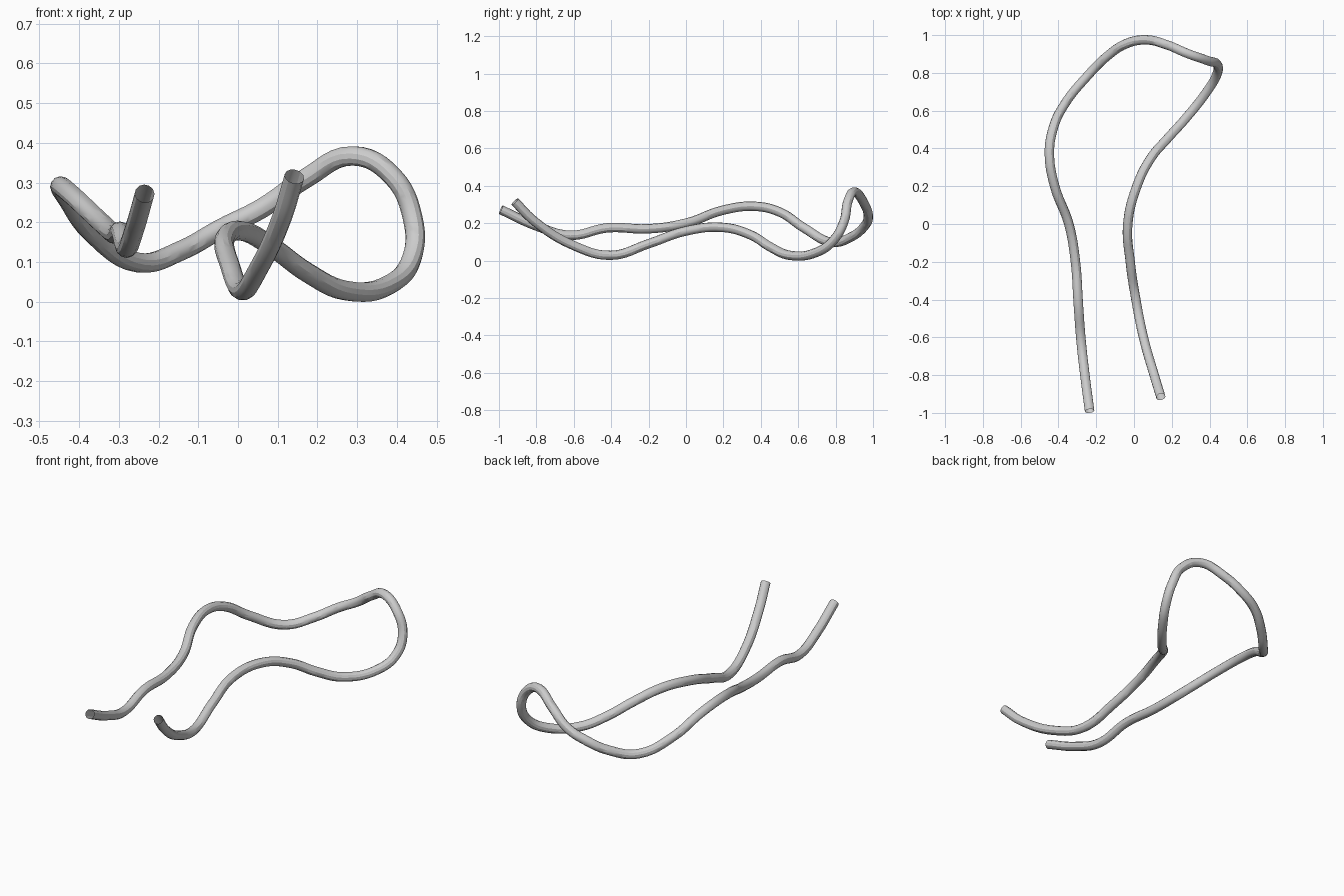
import bpy
from mathutils import Vector

# Remove the default object
cube = bpy.data.objects.get("Cube")
if cube:
    bpy.data.objects.remove(cube, do_unlink=True)


def make_material(name, color):
    material = bpy.data.materials.new(name)
    material.use_nodes = True
    material.diffuse_color = color
    material.node_tree.nodes["Principled BSDF"].inputs["Base Color"].default_value = color
    return material


def make_tube(name, points, radius, bevel_resolution, material):
    """Sweep an open-ended round tube smoothly through the points."""
    curve = bpy.data.curves.new(name, "CURVE")
    curve.dimensions = "3D"
    curve.resolution_u = 6
    curve.bevel_depth = radius
    curve.bevel_resolution = bevel_resolution
    curve.use_fill_caps = False
    spline = curve.splines.new("BEZIER")
    spline.bezier_points.add(len(points) - 1)
    for knot, point in zip(spline.bezier_points, points):
        knot.co = Vector(point)
        knot.handle_left_type = knot.handle_right_type = "AUTO"
    curve.materials.append(material)
    tube = bpy.data.objects.new(name, curve)
    bpy.context.collection.objects.link(tube)
    return tube


# Right strand, from its front end to the back
right_strand = [
    (-.235, -.99, .272), (-.26, -.8, .185), (-.28, -.62, .135),
    (-.295, -.42, .175), (-.31, -.2, .17), (-.345, 0, .2),
    (-.42, .2, .27), (-.448, .37, .29), (-.43, .5, .26),
    (-.37, .63, .175), (-.25, .78, .098),
]

# Raised loop at the back
back_loop = [
    (-.14, .89, .13), (-.04, .955, .185), (.06, .975, .235),
    (.17, .95, .31), (.29, .9, .367), (.39, .865, .315),
    (.44, .845, .21), (.438, .79, .11),
]

# Left strand, from the back to its front end
left_strand = [
    (.385, .7, .045), (.27, .555, .028), (.175, .45, .073),
    (.09, .35, .135), (.015, .2, .177), (-.033, 0, .158),
    (-.02, -.2, .09), (.01, -.4, .028), (.05, -.6, .08),
    (.11, -.81, .21), (.142, -.915, .315),
]

grey = make_material("light_grey", (0.6, 0.6, 0.6, 1))
cord = make_tube("cord", right_strand + back_loop + left_strand, 0.025, 4, grey)

# Turn the sweep into a mesh with softly shaded sides
bpy.context.view_layer.objects.active = cord
cord.select_set(True)
bpy.ops.object.convert(target="MESH")
bpy.ops.object.shade_smooth_by_angle()
